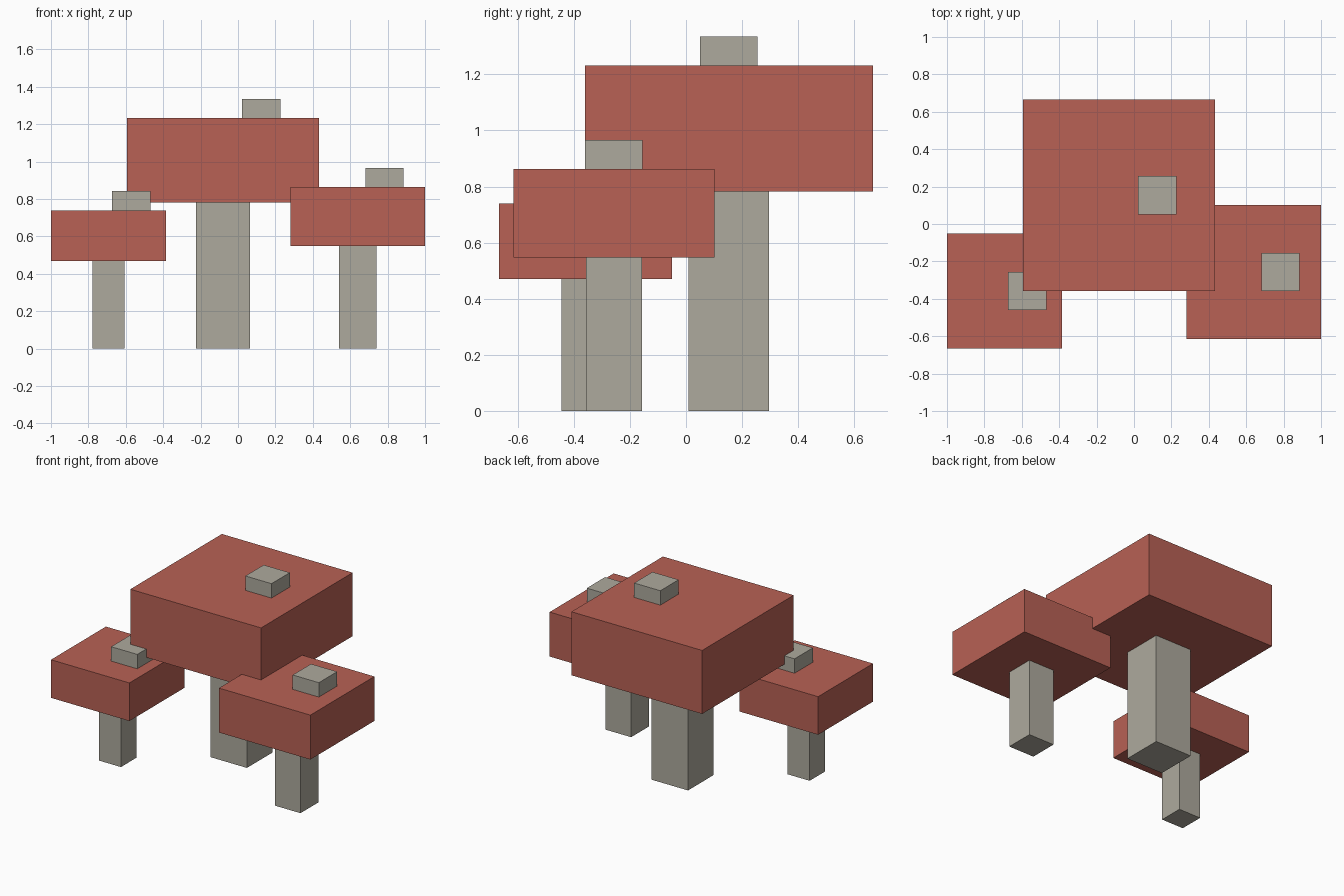
import bpy

cube = bpy.data.objects.get("Cube")
if cube:
    bpy.data.objects.remove(cube, do_unlink=True)


def make_material(name, rgb):
    mat = bpy.data.materials.new(name)
    mat.use_nodes = True
    color = (*rgb, 1.0)
    mat.diffuse_color = color
    mat.node_tree.nodes["Principled BSDF"].inputs["Base Color"].default_value = color
    return mat


RED = make_material("cap red", (0.48, 0.12, 0.09))
STONE = make_material("stem grey", (0.42, 0.40, 0.34))


def block(name, x, y, bottom, top, width, mat):
    """Square block standing between two heights."""
    bpy.ops.mesh.primitive_cube_add(size=1, location=(x, y, (bottom + top) / 2))
    obj = bpy.context.object
    obj.name = name
    obj.scale = (width, width, top - bottom)
    bpy.ops.object.transform_apply(location=False, rotation=False, scale=True)
    obj.data.materials.append(mat)


def mushroom(label, x, y, stem_width, cap_width, cap_bottom, cap_top):
    block(label + "_stem", x, y, 0, cap_bottom, stem_width, STONE)
    block(label + "_cap", x, y, cap_bottom, cap_top, cap_width, RED)
    # Raised spot, offset towards the model's left
    block(label + "_spot", x + 0.2 * cap_width, y, cap_top, cap_top + 0.102, 0.205, STONE)


mushroom("large_mushroom", -0.08, 0.153, 0.287, 1.025, 0.782, 1.232)
mushroom("medium_mushroom", 0.64, -0.257, 0.2, 0.717, 0.548, 0.863)
mushroom("small_mushroom", -0.693, -0.358, 0.172, 0.615, 0.47, 0.74)
